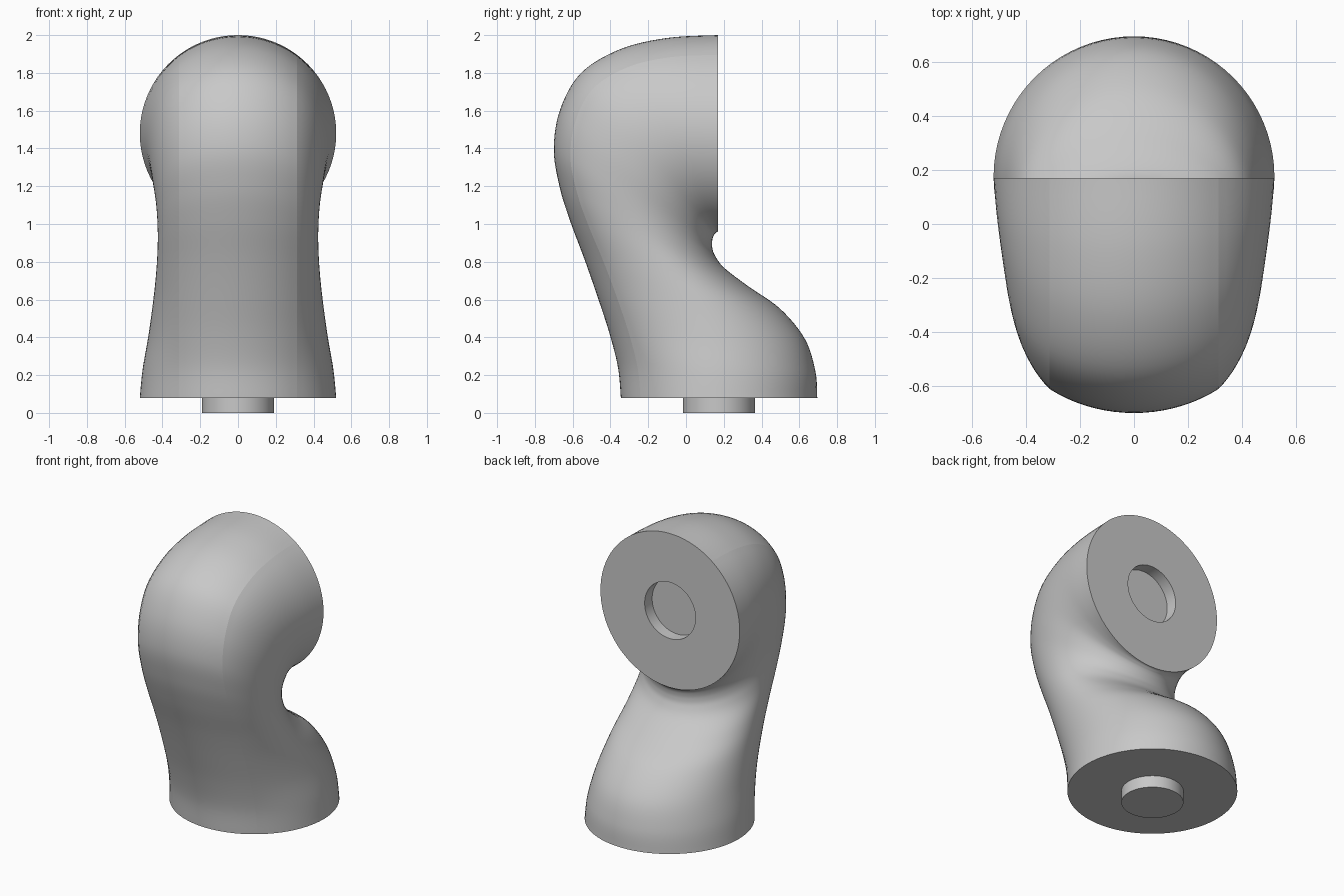
import bpy
import bmesh
import math
from mathutils import Vector

cube = bpy.data.objects.get("Cube")
if cube:
    bpy.data.objects.remove(cube)

RADIUS = 0.52         # end discs and front arc
PEG_RADIUS = 0.19
DEPTH = 0.08          # peg length and socket depth
CREASE_SIN, CREASE_COS = 0.6, 0.8
BASE_CENTRE = Vector((0, 0.175, DEPTH))
STEPS = 6

# Sections along the bend: front y, front z, back y, back z, half width
SECTIONS = [
    (-0.345, 0.08, 0.695, 0.08, 0.52),
    (-0.36, 0.24, 0.685, 0.22, 0.505),
    (-0.405, 0.42, 0.63, 0.39, 0.475),
    (-0.47, 0.62, 0.50, 0.55, 0.45),
    (-0.54, 0.82, 0.33, 0.67, 0.433),
    (-0.615, 1.02, 0.20, 0.77, 0.425),
    (-0.67, 1.20, 0.15, 0.84, 0.427),
    (-0.70, 1.40, 0.138, 0.885, 0.437),
    (-0.665, 1.61, 0.14, 0.92, 0.455),
    (-0.555, 1.80, 0.147, 0.94, 0.472),
    (-0.35, 1.925, 0.155, 0.95, 0.49),
    (-0.10, 1.985, 0.162, 0.957, 0.508),
    (0.17, 2.00, 0.17, 0.96, 0.52),
]


def make_material(name, value):
    mat = bpy.data.materials.new(name)
    mat.use_nodes = True
    colour = (value, value, value, 1)
    mat.diffuse_color = colour
    mat.node_tree.nodes["Principled BSDF"].inputs["Base Color"].default_value = colour
    return mat


def span(start, end, count):
    return [start + (end - start) * i / count for i in range(count)]


def smooth_sections(keys):
    """Catmull-Rom interpolation of every section value."""
    result = []
    last = len(keys) - 1
    for i in range(last):
        group = zip(keys[max(i - 1, 0)], keys[i], keys[i + 1], keys[min(i + 2, last)])
        group = list(group)
        for t in span(0, 1, STEPS):
            result.append([
                b + (c - a) * t / 2
                + (a - 2.5 * b + 2 * c - d / 2) * t ** 2
                + (1.5 * (b - c) + (d - a) / 2) * t ** 3
                for a, b, c, d in group])
    result.append(keys[-1])
    return result


def section_ring(section, angles):
    """Round front arc, creased into softer sides and an elliptical back."""
    fy, fz, by, bz, width = section
    front, back = Vector((0, fy, fz)), Vector((0, by, bz))
    centre = (front + back) / 2
    depth = (front - back).length / 2
    axis = (front - back).normalized()
    crease_depth = depth - RADIUS * (1 - CREASE_COS)
    crease_x = RADIUS * CREASE_SIN
    ring = []
    for angle in angles:
        s, c = math.sin(angle), math.cos(angle)
        if c >= CREASE_COS - 1e-6:
            x, u = RADIUS * s, depth - RADIUS * (1 - c)
        elif c > 0:
            blend = (abs(s) - CREASE_SIN) / (1 - CREASE_SIN)
            x = math.copysign(crease_x + (width - crease_x) * blend, s)
            u = crease_depth * c / CREASE_COS
        else:
            x, u = width * s, depth * c
        ring.append(centre + axis * u + Vector((x, 0, 0)))
    return ring


grey = make_material("light grey", 0.58)

# Angles round a section, with a point exactly on each crease
crease = math.asin(CREASE_SIN)
half = span(0, crease, 9) + span(crease, math.pi / 2, 12) + span(math.pi / 2, math.pi, 20)
angles = half + [math.pi] + [2 * math.pi - a for a in reversed(half[1:])]
crease_columns = (half.index(crease), len(angles) - half.index(crease))

# Bent body, ending in a disc with a round socket
rings = [section_ring(s, angles) for s in smooth_sections(SECTIONS)]
body_rings = len(rings)
disc_centre = sum(rings[-1], Vector()) / len(angles)
disc_centre.z = (SECTIONS[-1][1] + SECTIONS[-1][3]) / 2
for inset in (0, DEPTH):
    rings.append([
        disc_centre + (p - disc_centre).normalized() * PEG_RADIUS - Vector((0, inset, 0))
        for p in rings[body_rings - 1]])

bm = bmesh.new()
loops = [[bm.verts.new(p) for p in ring] for ring in rings]
count = len(angles)
for low, high in zip(loops, loops[1:]):
    for i in range(count):
        j = (i + 1) % count
        bm.faces.new((low[i], low[j], high[j], high[i]))
bm.faces.new(loops[0])
bm.faces.new(loops[-1])
bmesh.ops.recalc_face_normals(bm, faces=bm.faces)

# Smooth shading with sharp rims and creases
for face in bm.faces:
    face.smooth = True
for edge in bm.edges:
    edge.smooth = edge.calc_face_angle(0) < math.radians(35)
for low, high in zip(loops[:body_rings], loops[1:body_rings]):
    for column in crease_columns:
        bm.edges.get((low[column], high[column])).smooth = False

mesh = bpy.data.meshes.new("bent_body")
bm.to_mesh(mesh)
bm.free()
mesh.materials.append(grey)
body = bpy.data.objects.new("bent_body", mesh)
bpy.context.collection.objects.link(body)

# Round peg under the base
bpy.ops.mesh.primitive_cylinder_add(
    vertices=64, radius=PEG_RADIUS, depth=DEPTH,
    location=BASE_CENTRE - Vector((0, 0, DEPTH / 2)))
peg = bpy.context.object
peg.name = "base_peg"
peg.data.materials.append(grey)
bpy.ops.object.shade_smooth_by_angle()
